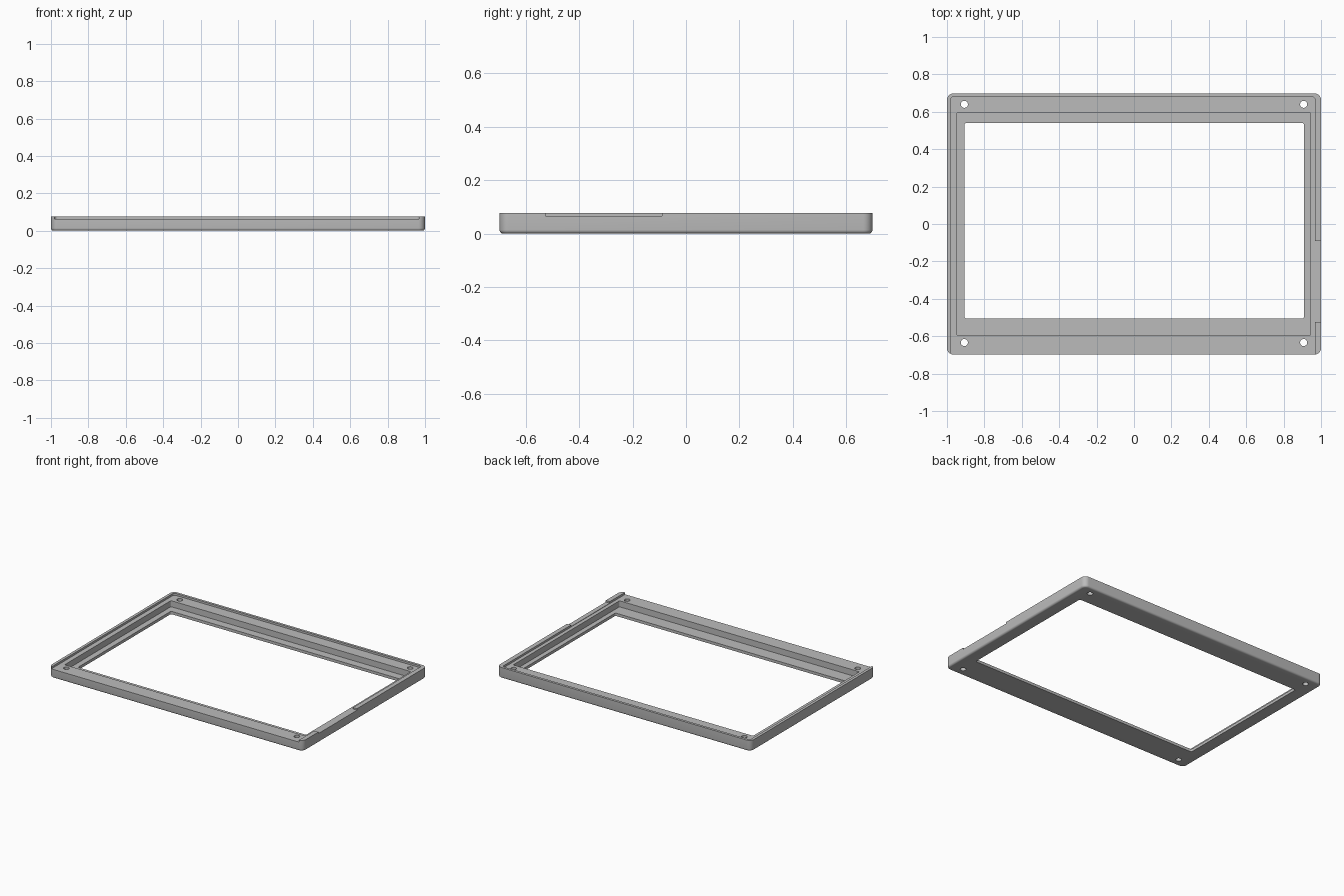
import bpy
import bmesh
from math import radians

cube = bpy.data.objects.get("Cube")
if cube:
    bpy.data.objects.remove(cube, do_unlink=True)

HEIGHT, SHELF, FLOOR = 0.077, 0.063, 0.02

grey = bpy.data.materials.new("plain grey")
grey.use_nodes = True
grey.diffuse_color = (0.5, 0.5, 0.5, 1)
grey.node_tree.nodes["Principled BSDF"].inputs["Base Color"].default_value = (0.5, 0.5, 0.5, 1)


def finish(name, bm):
    bmesh.ops.recalc_face_normals(bm, faces=bm.faces[:])
    mesh = bpy.data.meshes.new(name)
    bm.to_mesh(mesh)
    bm.free()
    mesh.materials.append(grey)
    obj = bpy.data.objects.new(name, mesh)
    bpy.context.collection.objects.link(obj)
    return obj


def block(name, x, y, z, corner=0, bottom=0):
    """Box between ranges, with rounded upright corners and bottom rim."""
    bm = bmesh.new()
    bmesh.ops.create_cube(bm, size=1)
    for v in bm.verts:
        v.co = [r[0] if c < 0 else r[1] for c, r in zip(v.co, (x, y, z))]
    if corner:
        upright = [e for e in bm.edges if abs(e.verts[0].co.z - e.verts[1].co.z) > 1e-4]
        bmesh.ops.bevel(bm, geom=upright, offset=corner, segments=8, profile=0.5, affect='EDGES')
    if bottom:
        rim = [e for e in bm.edges if all(v.co.z < z[0] + 1e-4 for v in e.verts)]
        bmesh.ops.bevel(bm, geom=rim, offset=bottom, segments=5, profile=0.5, affect='EDGES')
    return finish(name, bm)


def pin(name, x, y, radius):
    bm = bmesh.new()
    bmesh.ops.create_cone(bm, cap_ends=True, segments=32, radius1=radius, radius2=radius, depth=0.4)
    bmesh.ops.translate(bm, verts=bm.verts[:], vec=(x, y, 0))
    return finish(name, bm)


# Outer body
frame = block("bezel_frame", (-1, 1), (-0.698, 0.698), (0, HEIGHT), corner=0.035, bottom=0.014)

# Lowered shelf open at the front, side notch, recess and window
cutters = [
    block("shelf_cutter", (-0.98, 0.968), (-0.9, 0.68), (SHELF, 0.2), corner=0.016),
    block("notch_cutter", (0.95, 1.1), (-0.525, -0.09), (SHELF + 0.003, 0.2)),
    block("recess_cutter", (-0.946, 0.942), (-0.597, 0.597), (FLOOR, 0.2), corner=0.006),
    block("window_cutter", (-0.906, 0.909), (-0.505, 0.54), (-0.1, 0.2), corner=0.01),
]

# Corner screw holes
for x in (-0.907, 0.907):
    for y in (-0.634, 0.64):
        cutters.append(pin("hole_cutter", x, y, 0.019))

for cutter in cutters:
    mod = frame.modifiers.new(cutter.name, 'BOOLEAN')
    mod.operation = 'DIFFERENCE'
    mod.solver = 'EXACT'
    mod.object = cutter
    cutter.hide_render = True

bpy.ops.object.select_all(action='DESELECT')
frame.select_set(True)
bpy.context.view_layer.objects.active = frame
for mod in list(frame.modifiers):
    bpy.ops.object.modifier_apply(modifier=mod.name)
for cutter in cutters:
    bpy.data.objects.remove(cutter, do_unlink=True)

bpy.ops.object.shade_smooth_by_angle(angle=radians(30))
